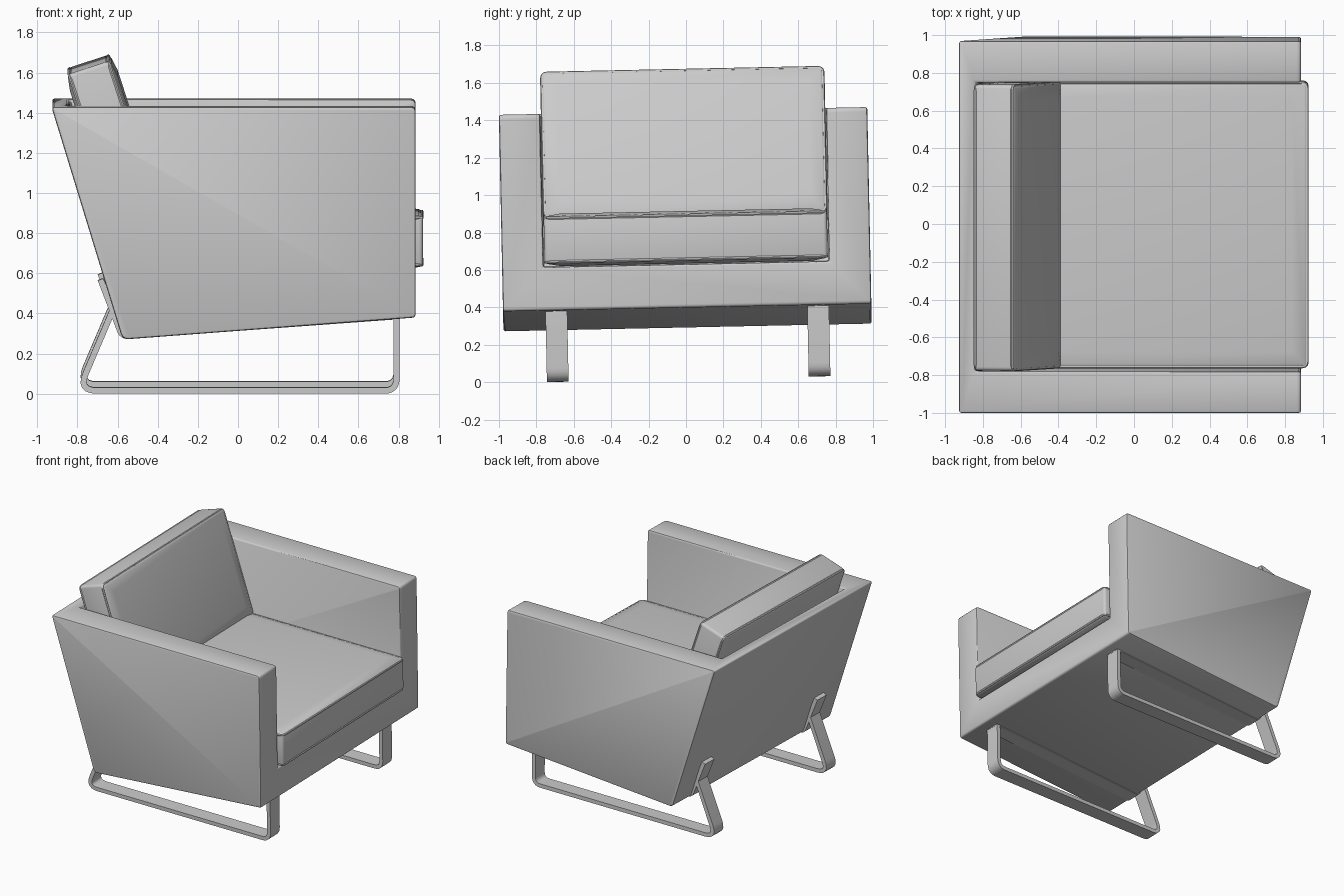
import bpy, bmesh, math
from mathutils import Matrix, Vector

if "Cube" in bpy.data.objects:
    bpy.data.objects.remove(bpy.data.objects["Cube"], do_unlink=True)

grey = bpy.data.materials.new("warm_grey")
grey.use_nodes = True
COLOUR = (0.6, 0.6, 0.6, 1)
grey.diffuse_color = COLOUR
grey.node_tree.nodes["Principled BSDF"].inputs["Base Color"].default_value = COLOUR

# The whole chair leans very slightly to one side
LEAN = (Matrix.Translation((0, 0, 0.7)) @ Matrix.Rotation(0.021, 4, 'X')
        @ Matrix.Translation((0, 0, -0.7)))


def fillet(points, radii, closed, steps=5):
    """Round the corners of a path in the xz plane."""
    out = []
    count = len(points)
    for i, p in enumerate(points):
        p, r = Vector(p), radii[i]
        if r == 0 or (not closed and i in (0, count - 1)):
            out.append(p)
            continue
        a = (Vector(points[i - 1]) - p).normalized()
        b = (Vector(points[(i + 1) % count]) - p).normalized()
        reach = r / math.tan(a.angle(b) / 2)
        s, e = p + a * reach, p + b * reach
        for k in range(steps + 1):
            t = k / steps
            out.append(s * (1 - t) ** 2 + p * 2 * t * (1 - t) + e * t ** 2)
    return out


def add_object(name, bm):
    mesh = bpy.data.meshes.new(name)
    bmesh.ops.recalc_face_normals(bm, faces=bm.faces)
    bm.to_mesh(mesh)
    bm.free()
    obj = bpy.data.objects.new(name, mesh)
    bpy.context.collection.objects.link(obj)
    return obj


def prism(name, path, half_width):
    bm = bmesh.new()
    face = bm.faces.new([bm.verts.new((p.x, -half_width, p.y)) for p in path])
    moved = bmesh.ops.extrude_face_region(bm, geom=[face])["geom"]
    bmesh.ops.translate(bm, vec=(0, 2 * half_width, 0),
                        verts=[v for v in moved if isinstance(v, bmesh.types.BMVert)])
    return add_object(name, bm)


def add_bevel(obj, width, segments=2):
    mod = obj.modifiers.new("Bevel", 'BEVEL')
    mod.width, mod.segments = width, segments
    mod.limit_method = 'ANGLE'
    mod.angle_limit = math.radians(40)
    mod.use_clamp_overlap = False


def finish(obj, place=Matrix()):
    """Apply modifiers, shade, colour and place a part."""
    bpy.ops.object.select_all(action='DESELECT')
    obj.select_set(True)
    bpy.context.view_layer.objects.active = obj
    bpy.ops.object.convert(target='MESH')
    bpy.ops.object.shade_smooth_by_angle(angle=math.radians(35))
    obj.data.materials.clear()
    obj.data.materials.append(grey)
    obj.matrix_world = LEAN @ place


# Shell: arms, back and base in one slanted block with the seat hollowed out
outline = fillet([(-0.93, 1.45), (0.885, 1.45), (0.885, 0.4), (-0.575, 0.29)],
                 [0.015, 0.025, 0.02, 0.04], True)
shell = prism("armchair_shell", outline, 0.985)
hollow = prism("seat_hollow_cutter",
               [Vector(p) for p in [(-0.918, 1.7), (-0.584, 0.63), (1.2, 0.63), (1.2, 1.7)]], 0.765)
hollow.hide_render = True
cut = shell.modifiers.new("Hollow", 'BOOLEAN')
cut.operation, cut.solver, cut.object = 'DIFFERENCE', 'EXACT', hollow
add_bevel(shell, 0.012)
finish(shell)
bpy.data.objects.remove(hollow, do_unlink=True)


# Cushions: softly crowned slabs with piping round both rims
def cushion(name, length, width, thick, place):
    bm = bmesh.new()
    bmesh.ops.create_cube(bm, size=1, matrix=Matrix.Diagonal((length, width, thick, 1)))
    bm.normal_update()
    for f in [f for f in bm.faces if abs(f.normal.z) > 0.9]:
        side = math.copysign(1, f.normal.z)
        bmesh.ops.inset_region(bm, faces=[f], thickness=0.12)
        bmesh.ops.translate(bm, verts=f.verts, vec=(0, 0, 0.015 * side))
    body = add_object(name, bm)
    add_bevel(body, 0.02, 3)
    finish(body, place)

    rim = fillet([(sx * (length / 2 - 0.006), sy * (width / 2 - 0.006))
                  for sx, sy in ((-1, -1), (1, -1), (1, 1), (-1, 1))], [0.03] * 4, True)
    for label, z in (("front", thick / 2 - 0.008), ("rear", 0.008 - thick / 2)):
        curve = bpy.data.curves.new(name + "_piping", 'CURVE')
        curve.dimensions = '3D'
        curve.bevel_depth, curve.bevel_resolution = 0.009, 1
        spline = curve.splines.new('POLY')
        spline.points.add(len(rim) - 1)
        spline.use_cyclic_u = True
        for point, p in zip(spline.points, rim):
            point.co = (p.x, p.y, z, 1)
        piping = bpy.data.objects.new(f"{name}_{label}_piping", curve)
        bpy.context.collection.objects.link(piping)
        finish(piping, place)


cushion("seat_cushion", 1.5, 1.515, 0.25, Matrix.Translation((0.172, 0, 0.775)))
cushion("back_cushion", 0.82, 1.515, 0.22,
        Matrix.Translation((-0.618, 0, 1.251)) @ Matrix.Rotation(math.radians(72), 4, 'Y'))


# Sled legs: flat bars bent in the side plane
def flat_bar(name, points, radii, y):
    bm = bmesh.new()
    rows = [[bm.verts.new((p.x, y + s * 0.058, p.y)) for s in (-1, 1)]
            for p in fillet(points, radii, False, 6)]
    for a, b in zip(rows, rows[1:]):
        bm.faces.new((a[0], a[1], b[1], b[0]))
    bar = add_object(name, bm)
    thick = bar.modifiers.new("Thickness", 'SOLIDIFY')
    thick.thickness, thick.offset, thick.use_even_offset = 0.03, 0, True
    finish(bar)


for label, y in (("right", -0.7), ("left", 0.7)):
    flat_bar(label + "_sled_leg", [(0.79, 0.41), (0.79, 0.031), (-0.795, 0.031), (-0.625, 0.43)],
             [0, 0.06, 0.06, 0], y)
    flat_bar(label + "_leg_strap", [(-0.685, 0.585), (-0.577, 0.302), (0.805, 0.402)],
             [0, 0.04, 0], y)
